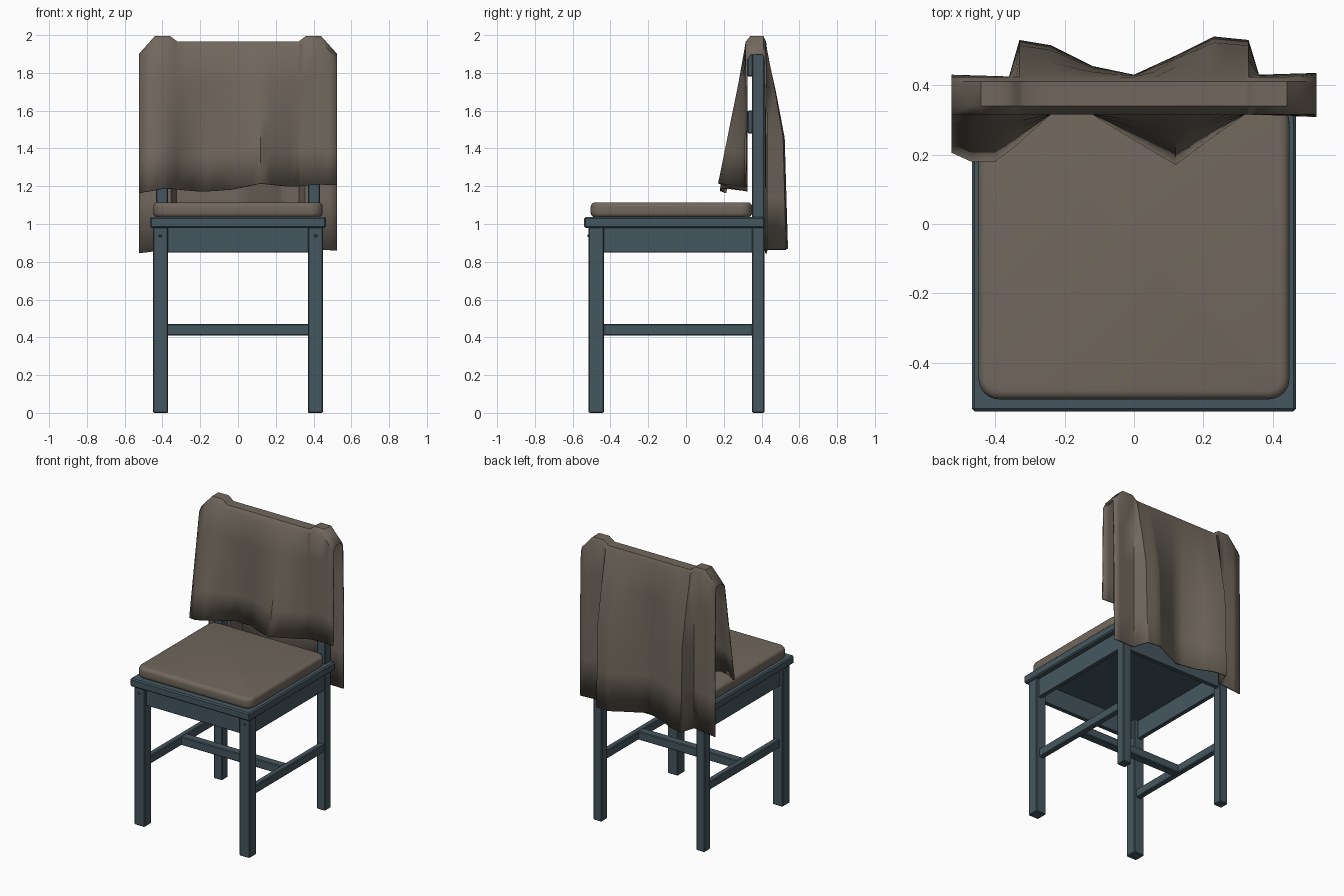
import bpy, bmesh
from mathutils import Vector

if "Cube" in bpy.data.objects:
    bpy.data.objects.remove(bpy.data.objects["Cube"])


def material(name, col):
    m = bpy.data.materials.new(name)
    m.diffuse_color = (*col, 1)
    m.use_nodes = True
    m.node_tree.nodes["Principled BSDF"].inputs["Base Color"].default_value = m.diffuse_color
    return m


PAINT = material("painted_wood", (0.06, 0.095, 0.115))
CLOTH = material("brown_fabric", (0.165, 0.137, 0.11))


def finish(bm, name, mat):
    bmesh.ops.recalc_face_normals(bm, faces=bm.faces)
    me = bpy.data.meshes.new(name)
    bm.to_mesh(me)
    bm.free()
    me.materials.append(mat)
    ob = bpy.data.objects.new(name, me)
    bpy.context.collection.objects.link(ob)
    return ob


def smooth(ob, angle=0.6):
    bpy.ops.object.select_all(action='DESELECT')
    ob.select_set(True)
    bpy.context.view_layer.objects.active = ob
    bpy.ops.object.shade_smooth_by_angle(angle=angle)


def box_mesh(x, y, z):
    bm = bmesh.new()
    bmesh.ops.create_cube(bm, size=1)
    for v in bm.verts:
        v.co = Vector([(r[0] + r[1]) / 2 + c * (r[1] - r[0]) for r, c in zip((x, y, z), v.co)])
    return bm


def box(name, x, y, z, bevel=0.005):
    bm = box_mesh(x, y, z)
    bmesh.ops.bevel(bm, geom=bm.edges[:], offset=bevel, segments=1, affect='EDGES')
    return finish(bm, name, PAINT)


# Legs, side aprons, side stretchers and joint pegs
for s, side in ((-1, "left"), (1, "right")):
    def mx(a, b):
        return tuple(sorted((s * a, s * b)))
    box(side + "_front_leg", mx(0.37, 0.45), (-0.515, -0.435), (0, 0.985))
    box(side + "_back_post", mx(0.37, 0.435), (0.35, 0.415), (0, 1.98))
    box(side + "_apron", mx(0.40, 0.43), (-0.44, 0.355), (0.85, 0.985), 0.003)
    box(side + "_stretcher", mx(0.385, 0.425), (-0.44, 0.38), (0.41, 0.47))
    box(side + "_peg", mx(0.405, 0.42), (-0.522, -0.51), (0.93, 0.945), 0.003)

# Cross members
box("front_apron", (-0.375, 0.375), (-0.49, -0.46), (0.85, 0.985), 0.003)
box("back_apron", (-0.375, 0.375), (0.37, 0.40), (0.85, 0.985), 0.003)
box("cross_stretcher", (-0.39, 0.39), (-0.08, -0.02), (0.41, 0.47))
box("top_rail", (-0.42, 0.42), (0.325, 0.36), (1.78, 1.94))
box("middle_rail", (-0.42, 0.42), (0.325, 0.36), (1.48, 1.60))
box("seat", (-0.467, 0.467), (-0.54, 0.417), (0.98, 1.037), 0.008)

# Cushion with rounded corners and rims
bm = box_mesh((-0.448, 0.448), (-0.505, 0.35), (1.035, 1.115))
bmesh.ops.bevel(bm, geom=[e for e in bm.edges if abs(e.verts[0].co.z - e.verts[1].co.z) > 0.01],
                offset=0.06, segments=6, profile=0.5, affect='EDGES')
bmesh.ops.bevel(bm, geom=[e for e in bm.edges if abs(e.verts[0].co.z - e.verts[1].co.z) < 0.001],
                offset=0.025, segments=4, profile=0.5, affect='EDGES')
smooth(finish(bm, "seat_cushion", CLOTH))


# Draped blanket: sample hem and top curves along x
def curve(pts, x):
    for (a, p), (b, q) in zip(pts, pts[1:]):
        if x <= b:
            return p + (q - p) * max(0, (x - a) / (b - a))
    return pts[-1][1]


TOP = [(-0.525, 1.90), (-0.44, 1.995), (-0.36, 1.995), (-0.32, 1.965),
       (0.32, 1.965), (0.36, 1.995), (0.44, 1.995), (0.525, 1.90)]
FRONT_Y = [(-0.525, 0.205), (-0.47, 0.18), (-0.40, 0.18), (-0.34, 0.225), (-0.24, 0.315),
           (-0.12, 0.315), (-0.04, 0.265), (0.12, 0.17), (0.22, 0.245), (0.32, 0.315), (0.525, 0.308)]
BACK_Y = [(-0.525, 0.43), (-0.36, 0.425), (-0.33, 0.53), (-0.24, 0.515), (-0.12, 0.455),
          (0, 0.43), (0.12, 0.485), (0.23, 0.54), (0.33, 0.53), (0.36, 0.43), (0.525, 0.435)]
FRONT_Z = [(-0.525, 1.165), (-0.38, 1.19), (-0.2, 1.17), (-0.05, 1.18),
           (0.12, 1.215), (0.3, 1.195), (0.4, 1.21), (0.525, 1.205)]
BACK_Z = [(-0.525, 0.845), (-0.4, 0.86), (0, 0.875), (0.525, 0.86)]

xs = sorted({p[0] for c in (TOP, FRONT_Y, BACK_Y) for p in c} | {-0.18, 0.06, 0.17, 0.27, 0.48})
bm = bmesh.new()
cols = []
for x in xs:
    top, fy, by = curve(TOP, x), curve(FRONT_Y, x), curve(BACK_Y, x)
    fz, bz = curve(FRONT_Z, x), curve(BACK_Z, x)
    path = []
    for t in (1, 0.75, 0.5, 0.25, 0):
        z0 = top - 0.03
        path.append((0.316 + (fy - 0.316) * t, z0 + (fz - z0) * t))
    path += [(0.34, top), (0.41, top)]
    for t, w in ((0, 0), (0.22, 0.45), (0.45, 0.85), (0.75, 0.93), (1, 1)):
        z0 = top - 0.03
        path.append((0.424 + (by - 0.424) * w, z0 + (bz - z0) * t))
    cols.append([bm.verts.new((x, y, z)) for y, z in path])
for a, b in zip(cols, cols[1:]):
    for i in range(len(a) - 1):
        bm.faces.new((a[i], b[i], b[i + 1], a[i + 1]))
blanket = finish(bm, "draped_blanket", CLOTH)
# Outward side is the upward-facing top; thicken towards the inside
me = blanket.data
if sum(p.normal.z * p.area for p in me.polygons) < 0:
    me.flip_normals()
smooth(blanket, 0.7)
mod = blanket.modifiers.new("thickness", 'SOLIDIFY')
mod.thickness = 0.01
mod.offset = -1
